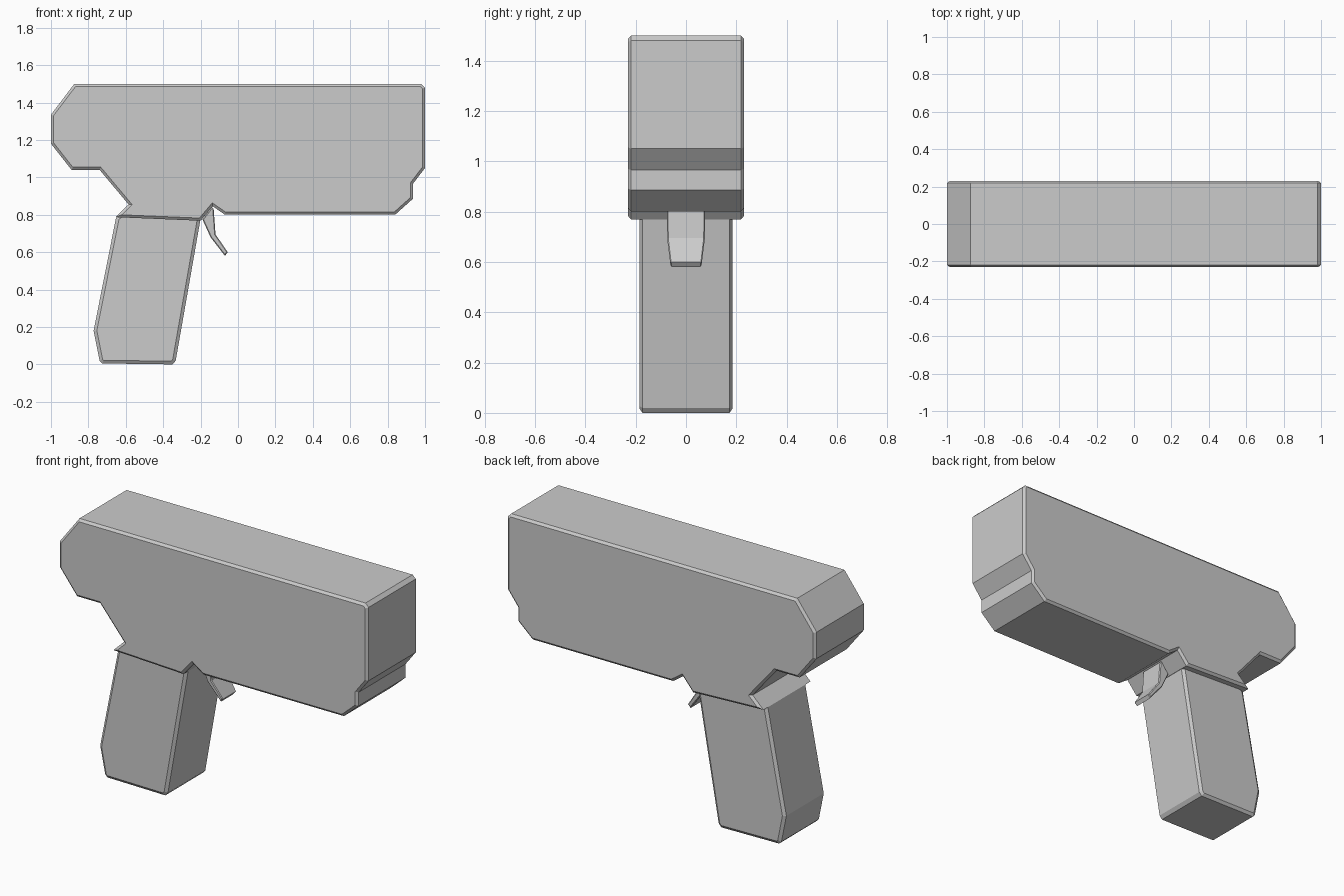
import bpy, bmesh

if "Cube" in bpy.data.objects:
    bpy.data.objects.remove(bpy.data.objects["Cube"])


def profile_solid(name, outline, half_width, inset, step, taper=None):
    """Extrude an (x, z) outline across y and chamfer the rim of both sides."""
    bm = bmesh.new()
    y = half_width - step
    near = [bm.verts.new((x, -y, z)) for x, z in outline]
    far = [bm.verts.new((x, y, z)) for x, z in outline]
    caps = [bm.faces.new(near), bm.faces.new(far[::-1])]
    n = len(outline)
    for i in range(n):
        j = (i + 1) % n
        bm.faces.new((near[j], near[i], far[i], far[j]))
    bmesh.ops.recalc_face_normals(bm, faces=bm.faces[:])
    bmesh.ops.inset_region(bm, faces=caps, thickness=inset, depth=0,
                           use_even_offset=True, use_boundary=True)
    # Push the inset sides out to the full width
    for v in {v for f in caps for v in f.verts}:
        v.co.y = half_width if v.co.y > 0 else -half_width
    if taper:
        for v in bm.verts:
            v.co.y *= taper(v.co.z)
    mesh = bpy.data.meshes.new(name)
    bm.to_mesh(mesh)
    bm.free()
    obj = bpy.data.objects.new(name, mesh)
    bpy.context.collection.objects.link(obj)
    return obj


# Main housing
profile_solid("body", [
    (-1.0, 1.335), (-0.875, 1.50), (0.98, 1.50), (1.0, 1.48), (1.0, 1.05),
    (0.935, 0.965), (0.935, 0.885), (0.84, 0.80), (-0.07, 0.80),
    (-0.135, 0.845), (-0.20, 0.768), (-0.655, 0.787), (-0.585, 0.855),
    (-0.74, 1.04), (-0.89, 1.04), (-1.0, 1.18)],
    half_width=0.23, inset=0.014, step=0.012)

# Handle, its top tucked into the housing
profile_solid("grip", [
    (-0.62, 0.81), (-0.20, 0.79), (-0.202, 0.768), (-0.333, 0.02),
    (-0.35, 0.0), (-0.725, 0.005), (-0.74, 0.02), (-0.772, 0.18),
    (-0.652, 0.785)],
    half_width=0.185, inset=0.017, step=0.012)

# Curved trigger, narrowing toward the tip
profile_solid("trigger", [
    (-0.14, 0.84), (-0.19, 0.775), (-0.147, 0.68), (-0.07, 0.58),
    (-0.055, 0.60), (-0.12, 0.695), (-0.13, 0.83)],
    half_width=0.076, inset=0.005, step=0.005,
    taper=lambda z: 1.0 if z > 0.7 else 1.0 - 0.2 * (0.7 - z) / 0.12)
